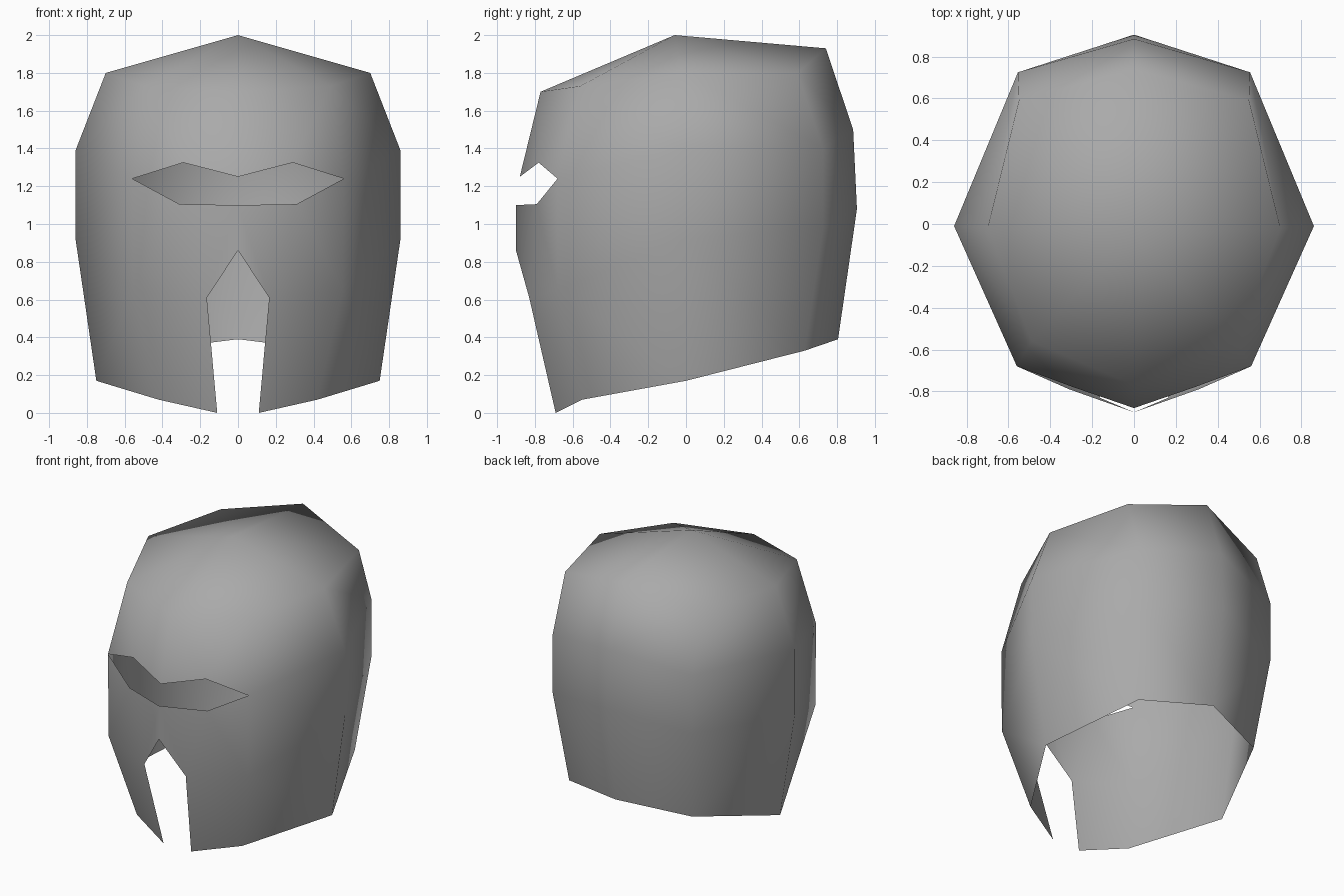
import bpy
import bmesh

# Remove the default cube only
cube = bpy.data.objects.get("Cube")
if cube:
    bpy.data.objects.remove(cube, do_unlink=True)

# Single flat grey
grey = bpy.data.materials.new("helmet_grey")
grey.use_nodes = True
colour = (0.40, 0.40, 0.40, 1.0)
grey.diffuse_color = colour
grey.node_tree.nodes["Principled BSDF"].inputs["Base Color"].default_value = colour

bm = bmesh.new()


def points(*coords):
    return [bm.verts.new(c) for c in coords]


def face(*verts):
    bm.faces.new(verts)


# Upright edge columns of the left half, each listed from top to bottom
corner = points((0.49, -0.56, 1.73), (0.56, -0.68, 1.24), (0.555, -0.68, 0.65), (0.42, -0.55, 0.07))
side = points((0.70, -0.02, 1.80), (0.86, -0.01, 1.39), (0.86, -0.01, 0.92), (0.75, 0.0, 0.17))
rear = points((0.55, 0.59, 1.80), (0.555, 0.725, 1.40), (0.555, 0.725, 0.98), (0.49, 0.63, 0.33))
back = points((0, 0.74, 1.93), (0, 0.885, 1.50), (0, 0.905, 1.08), (0, 0.805, 0.39))

# Side and back walls
columns = [corner, side, rear, back]
for a, b in zip(columns, columns[1:]):
    for i in range(3):
        face(a[i], a[i + 1], b[i + 1], b[i])

# Face plate outline points: brow, eye opening and mouth opening
brow, eye_top, eye_bottom, mouth_top = points(
    (0, -0.77, 1.70), (0, -0.88, 1.25), (0, -0.90, 1.10), (0, -0.90, 0.86))
eye_arch, eye_lower = points((0.29, -0.78, 1.325), (0.31, -0.79, 1.105))
mouth_side, chin = points((0.165, -0.83, 0.61), (0.11, -0.69, 0.0))

# Forehead above the eye opening
face(brow, eye_top, eye_arch)
face(brow, eye_arch, corner[0])
face(corner[0], eye_arch, corner[1])
# Nose and cheek between the openings
face(eye_bottom, mouth_top, mouth_side, eye_lower)
face(eye_lower, mouth_side, corner[2], corner[1])
# Cheek guard beside the mouth opening
face(mouth_side, chin, corner[3], corner[2])

# Crown fan
crown, = points((0, -0.06, 2.0))
rim = [brow, corner[0], side[0], rear[0], back[0]]
for a, b in zip(rim, rim[1:]):
    face(crown, a, b)

# Smooth shading over the whole shell
for f in bm.faces:
    f.smooth = True

mesh = bpy.data.meshes.new("helmet_shell")
bm.to_mesh(mesh)
bm.free()
mesh.materials.append(grey)
helmet = bpy.data.objects.new("helmet_shell", mesh)
bpy.context.collection.objects.link(helmet)

# Mirror the left half to the right
mirror = helmet.modifiers.new("mirror", 'MIRROR')
mirror.use_axis[0] = True
mirror.use_clip = True
mirror.merge_threshold = 0.001
